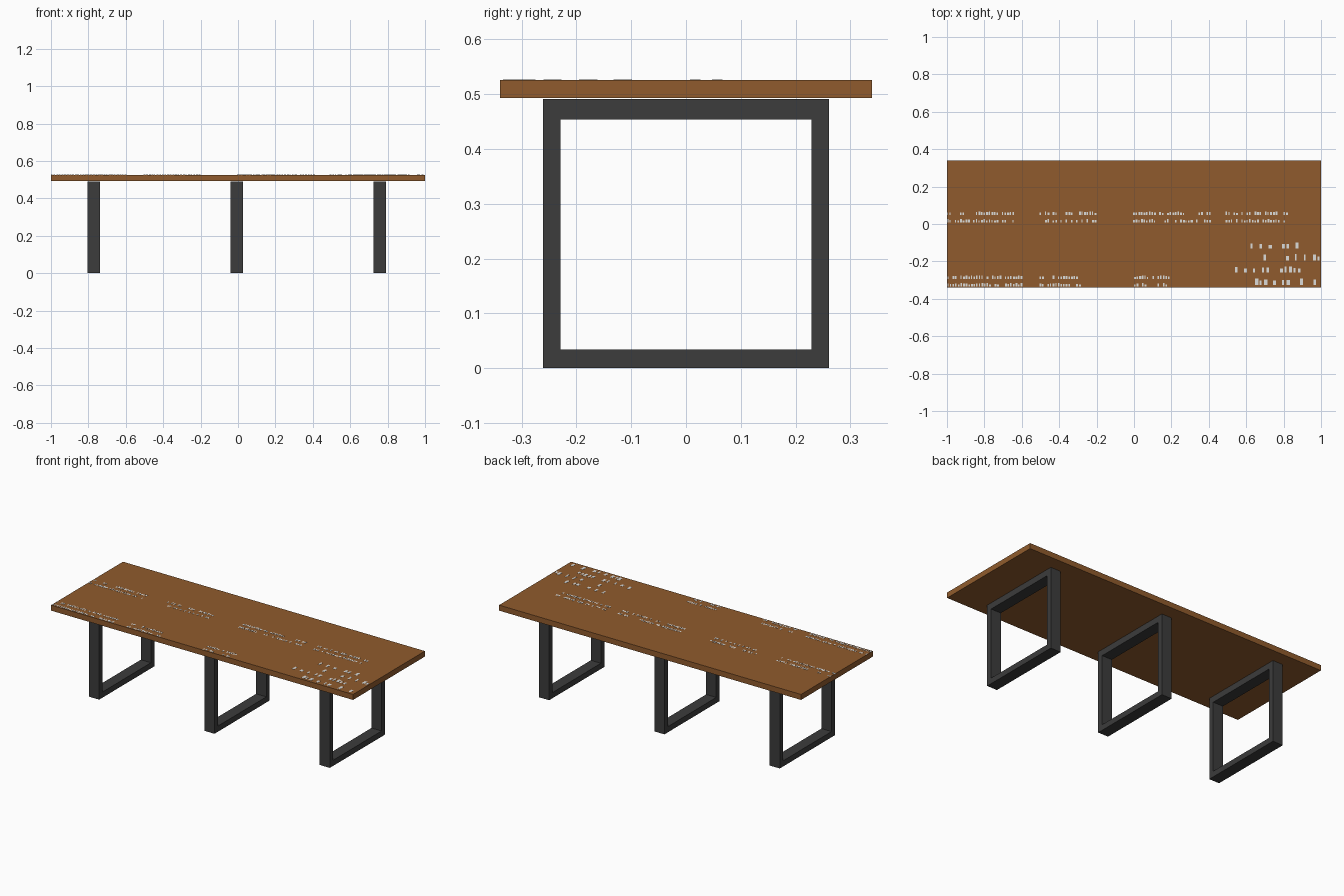
import bpy, bmesh, random
from mathutils import Matrix, Vector

if "Cube" in bpy.data.objects:
    bpy.data.objects.remove(bpy.data.objects["Cube"])

random.seed(4)


def material(name, rgb):
    m = bpy.data.materials.new(name)
    m.diffuse_color = (*rgb, 1)
    m.use_nodes = True
    m.node_tree.nodes["Principled BSDF"].inputs["Base Color"].default_value = m.diffuse_color
    return m


WOOD = material("brown wood", (0.28, 0.105, 0.026))
METAL = material("dark metal", (0.045, 0.045, 0.045))
PALE = material("pale inlay", (0.72, 0.72, 0.70))


def add_object(name, bm, mat):
    bmesh.ops.recalc_face_normals(bm, faces=bm.faces)
    mesh = bpy.data.meshes.new(name)
    bm.to_mesh(mesh)
    bm.free()
    mesh.materials.append(mat)
    ob = bpy.data.objects.new(name, mesh)
    bpy.context.collection.objects.link(ob)
    return ob


def add_box(bm, lo, hi):
    lo, hi = Vector(lo), Vector(hi)
    size = hi - lo
    bmesh.ops.create_cube(bm, size=1, matrix=Matrix.Translation((lo + hi) / 2)
                          @ Matrix.Diagonal((*size, 1)))


# Table top
TOP = 0.526
bm = bmesh.new()
add_box(bm, (-1, -0.34, 0.493), (1, 0.34, TOP))
add_object("table_top", bm, WOOD)


# Rectangular leg frames: outer and inner loop bridged, then extruded along x
def leg_frame(name, x0, x1):
    bm = bmesh.new()
    outer = [(-0.261, 0), (0.261, 0), (0.261, 0.491), (-0.261, 0.491)]
    inner = [(-0.229, 0.034), (0.229, 0.034), (0.229, 0.454), (-0.229, 0.454)]
    o = [bm.verts.new((x0, y, z)) for y, z in outer]
    i = [bm.verts.new((x0, y, z)) for y, z in inner]
    faces = [bm.faces.new((o[k], o[(k + 1) % 4], i[(k + 1) % 4], i[k])) for k in range(4)]
    ext = bmesh.ops.extrude_face_region(bm, geom=faces, use_keep_orig=True)
    moved = [v for v in ext["geom"] if isinstance(v, bmesh.types.BMVert)]
    bmesh.ops.translate(bm, verts=moved, vec=(x1 - x0, 0, 0))
    add_object(name, bm, METAL)


for name, x in (("left", -0.804), ("middle", -0.04), ("right", 0.724)):
    leg_frame(name + "_leg_frame", x, x + 0.067)


# Abstract pale flecks inlaid in rows on the top (no lettering)
def fleck_row(bm, x0, x1, y, height, pitch, fill):
    x = x0
    while x < x1 - pitch * 0.5:
        if random.random() < fill:
            w = pitch * random.uniform(0.4, 0.8)
            h = height * random.uniform(0.6, 1.0)
            add_box(bm, (x, y - height / 2, TOP - 0.0005),
                    (x + w, y - height / 2 + h, TOP + 0.0008))
        x += pitch


bm = bmesh.new()
# back line of four small blocks, front line of three
for x0, x1 in ((-1, -0.64), (-0.505, -0.18), (-0.005, 0.41), (0.49, 0.83)):
    for y in (0.057, 0.017):
        fleck_row(bm, x0, x1, y, 0.019, 0.014, 0.75)
for x0, x1 in ((-0.998, -0.59), (-0.505, -0.28), (0, 0.19)):
    for y in (-0.284, -0.325):
        fleck_row(bm, x0, x1, y, 0.019, 0.014, 0.75)
# larger block in the front right corner
for x0, x1, y in ((0.575, 0.94, -0.115), (0.62, 0.995, -0.178),
                  (0.54, 0.985, -0.243), (0.575, 0.995, -0.308)):
    fleck_row(bm, x0, x1, y, 0.034, 0.024, 0.6)
add_object("inlay_flecks", bm, PALE)
